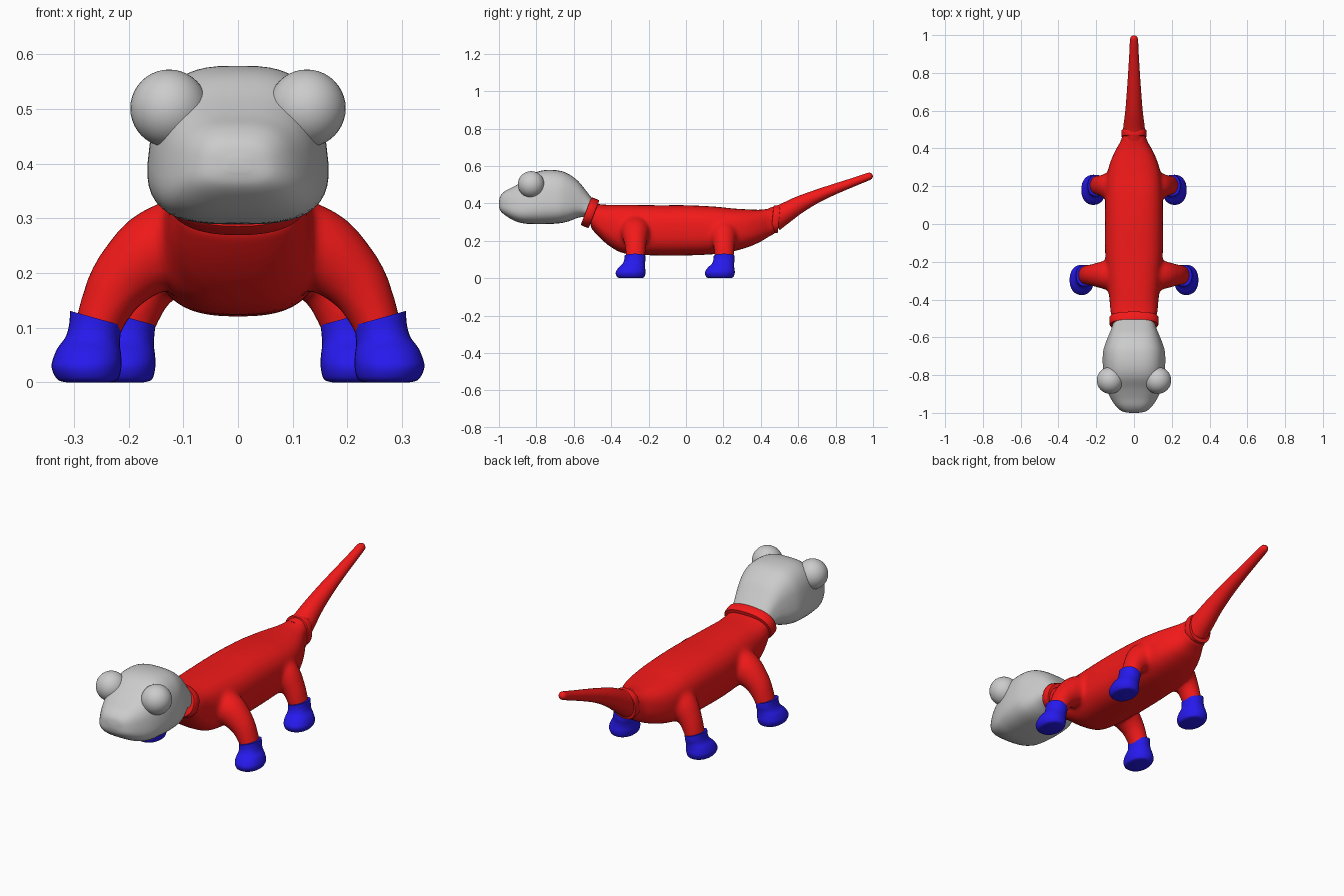
import bpy, bmesh, math
from mathutils import Vector

if "Cube" in bpy.data.objects:
    bpy.data.objects.remove(bpy.data.objects["Cube"])


def paint(obj, name, color):
    m = bpy.data.materials.get(name) or bpy.data.materials.new(name)
    m.diffuse_color = color
    m.use_nodes = True
    m.node_tree.nodes["Principled BSDF"].inputs["Base Color"].default_value = m.diffuse_color
    obj.data.materials.append(m)


def finish(name, bm, angle=50):
    bmesh.ops.recalc_face_normals(bm, faces=bm.faces)
    me = bpy.data.meshes.new(name)
    bm.to_mesh(me)
    bm.free()
    ob = bpy.data.objects.new(name, me)
    bpy.context.collection.objects.link(ob)
    bpy.ops.object.select_all(action='DESELECT')
    ob.select_set(True)
    bpy.context.view_layer.objects.active = ob
    bpy.ops.object.shade_smooth_by_angle(angle=math.radians(angle))
    return ob


def spline(pts, sub):
    """Catmull-Rom through stations (x, y, z, ru, rv)."""
    out = []
    for i in range(len(pts) - 1):
        a, b, c, d = (pts[max(i - 1, 0)], pts[i], pts[i + 1], pts[min(i + 2, len(pts) - 1)])
        for k in range(sub):
            t = k / sub
            out.append([0.5 * (2 * q + (r - p) * t + (2 * p - 5 * q + 4 * r - s) * t * t
                               + (3 * q - p - 3 * r + s) * t ** 3)
                        for p, q, r, s in zip(a, b, c, d)])
    return out + [list(pts[-1])]


def loft(bm, stations, u=(1, 0, 0), normal=None, power=2.0, taper=0.0, sub=5, n=32):
    """Superellipse rings along a path; ring plane follows the path unless normal is given."""
    st = spline(stations, sub)
    u = Vector(u)
    rings = []
    for i, s in enumerate(st):
        nrm = Vector(normal) if normal else (
            Vector(st[min(i + 1, len(st) - 1)][:3]) - Vector(st[max(i - 1, 0)][:3]))
        v = nrm.cross(u).normalized()
        if v.z < 0:
            v = -v
        ring = []
        for k in range(n):
            a = 2 * math.pi * k / n
            c, d = math.cos(a), math.sin(a)
            c = math.copysign(abs(c) ** (2 / power), c)
            d = math.copysign(abs(d) ** (2 / power), d)
            ring.append(bm.verts.new(Vector(s[:3]) + u * c * s[3] * (1 - taper * d) + v * d * s[4]))
        rings.append(ring)
    for r, q in zip(rings, rings[1:]):
        for k in range(n):
            bm.faces.new((r[k], r[(k + 1) % n], q[(k + 1) % n], q[k]))
    bm.faces.new(rings[0])
    bm.faces.new(rings[-1])


def slices(rows):
    """(y, top, bottom, half width) -> stations"""
    return [(0, y, (t + b) / 2, w, (t - b) / 2) for y, t, b, w in rows]


RED, BLUE = (0.9, 0.01, 0.01, 1), (0.02, 0.01, 0.85, 1)

# torso with four legs, blended into one skin
bm = bmesh.new()
loft(bm, slices([
    (-.51, .405, .27, .115), (-.46, .395, .215, .125), (-.40, .392, .165, .13),
    (-.32, .392, .13, .14), (-.15, .39, .121, .153), (0, .39, .121, .154),
    (.15, .383, .128, .152), (.25, .373, .143, .145), (.33, .368, .165, .125),
    (.40, .366, .195, .093), (.44, .372, .22, .07), (.48, .376, .24, .06)]),
    normal=(0, 1, 0), power=2.7)
for s in (1, -1):
    loft(bm, [(.05 * s, -.27, .26, .085, .085), (.14 * s, -.27, .245, .078, .078),
              (.21 * s, -.27, .19, .06, .06), (.245 * s, -.27, .13, .053, .047),
              (.262 * s, -.272, .08, .05, .042)], u=(0, 1, 0))
    loft(bm, [(.05 * s, .2, .25, .085, .085), (.12 * s, .2, .23, .075, .075),
              (.165 * s, .203, .18, .058, .055), (.19 * s, .205, .12, .052, .045),
              (.2 * s, .205, .08, .05, .04)], u=(0, 1, 0))
body = finish("body", bm)
rm = body.modifiers.new("blend", 'REMESH')
rm.mode = 'VOXEL'
rm.voxel_size = 0.011
rm.use_smooth_shade = True
sm = body.modifiers.new("soften", 'SMOOTH')
sm.factor = 0.5
sm.iterations = 8
paint(body, "red", RED)

# neck collar and tail band
for name, c, ax, w, h, th in (
        ("neck_collar", (0, -.513, .35), (0, -.93, .36), .13, .08, .023),
        ("tail_band", (0, .48, .315), (0, .99, -.1), .067, .073, .018)):
    bm = bmesh.new()
    c, ax = Vector(c), Vector(ax).normalized()
    loft(bm, [(*(c + ax * th * f), w * g, h * g) for f, g in
              ((-1, .95), (-.75, 1), (.75, 1), (1, .95))], normal=ax, power=2.4, sub=2, n=40)
    paint(finish(name, bm, 40), "red", RED)

# tail
bm = bmesh.new()
loft(bm, [(0, .47, .315, .061, .066), (0, .52, .342, .056, .056), (0, .6, .39, .046, .046),
          (0, .7, .438, .038, .035), (0, .8, .478, .031, .028), (0, .9, .515, .025, .023),
          (0, .975, .543, .021, .02), (0, .992, .549, .014, .014), (0, .998, .551, .003, .003)])
paint(finish("tail", bm, 80), "red", RED)

# head
bm = bmesh.new()
loft(bm, slices([
    (-1.0, .41, .385, .02), (-.992, .44, .36, .06), (-.965, .467, .335, .093),
    (-.92, .49, .308, .122), (-.87, .52, .293, .142), (-.81, .562, .289, .155),
    (-.75, .578, .289, .161), (-.68, .575, .293, .16), (-.63, .558, .303, .147),
    (-.58, .522, .322, .127), (-.54, .475, .325, .112), (-.49, .41, .30, .1)]),
    normal=(0, 1, 0), power=3.0, taper=.12, n=48)
finish("head", bm, 80)

# eyes
for s, side in ((1, "left"), (-1, "right")):
    bpy.ops.mesh.primitive_uv_sphere_add(segments=32, ring_count=20, radius=.071,
                                         location=(.126 * s, -.828, .501))
    eye = bpy.context.object
    eye.name = side + "_eye"
    bpy.ops.object.shade_smooth()

# boots: (z, dx, dy, rx, ry) relative to the ankle
BOOT = [(0, .012, -.022, .04, .055), (.006, .013, -.023, .056, .072), (.03, .015, -.023, .064, .08),
        (.055, .011, -.017, .059, .071), (.075, .004, -.007, .05, .06), (.095, 0, -.001, .047, .057),
        (.118, -.002, 0, .047, .056)]
for part, x, y in (("front", .262, -.273), ("hind", .2, .204)):
    for s, side in ((1, "left"), (-1, "right")):
        bm = bmesh.new()
        loft(bm, [((x + dx) * s, y + dy, z, rx, ry) for z, dx, dy, rx, ry in BOOT],
             normal=(0, 0, 1), power=2.2)
        # cuff leans up towards the outside
        for v in bm.verts:
            f = max(0, (v.co.z - .04) / .078)
            v.co.z += f * .28 * (abs(v.co.x) - x)
        paint(finish(part + "_boot_" + side, bm, 60), "blue", BLUE)
